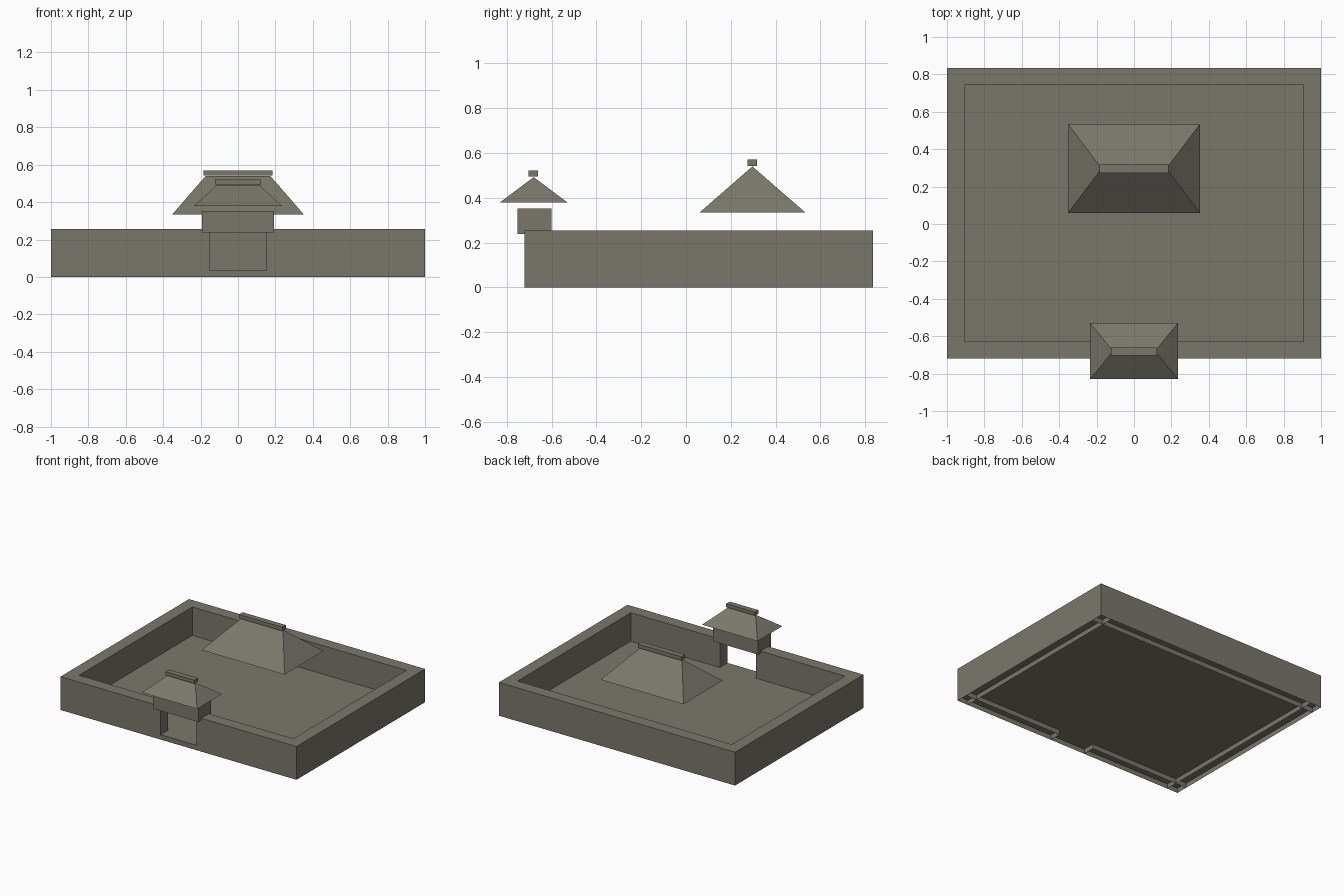
import bpy

if "Cube" in bpy.data.objects:
    bpy.data.objects.remove(bpy.data.objects["Cube"])

stone = bpy.data.materials.new("grey stone")
stone.diffuse_color = (0.195, 0.185, 0.148, 1)
stone.use_nodes = True
stone.node_tree.nodes["Principled BSDF"].inputs["Base Color"].default_value = stone.diffuse_color


def make(name, verts, faces):
    mesh = bpy.data.meshes.new(name)
    mesh.from_pydata(verts, [], faces)
    mesh.materials.append(stone)
    obj = bpy.data.objects.new(name, mesh)
    bpy.context.collection.objects.link(obj)
    return obj


def open_box(name, x0, x1, y0, y1, z0, z1):
    """Box without an underside."""
    ring = [(x0, y0), (x1, y0), (x1, y1), (x0, y1)]
    verts = [(x, y, z) for z in (z0, z1) for x, y in ring]
    sides = [(i, (i + 1) % 4, (i + 1) % 4 + 4, i + 4) for i in range(4)]
    return make(name, verts, sides + [(4, 5, 6, 7)])


def hip_roof(name, half_x, half_ridge, y0, y1, z0, z1):
    """Four roof slopes meeting in a ridge, open below."""
    yc = (y0 + y1) / 2
    verts = [(-half_x, y0, z0), (half_x, y0, z0), (half_x, y1, z0),
             (-half_x, y1, z0), (-half_ridge, yc, z1), (half_ridge, yc, z1)]
    return make(name, verts, [(0, 1, 5, 4), (1, 2, 5), (2, 3, 4, 5), (3, 0, 4)])


# Courtyard slab
FRONT, BACK, T, TOP = -0.72, 0.835, 0.093, 0.255
open_box("courtyard_slab", -1, 1, FRONT, BACK, 0, 0.037)

# Perimeter walls, overlapping at the corners, with a gate gap in front
open_box("back_wall", -1, 1, BACK - T, BACK, 0, TOP)
open_box("left_wall", -1, -1 + T, FRONT, BACK, 0, TOP)
open_box("right_wall", 1 - T, 1, FRONT, BACK, 0, TOP)
open_box("front_wall_left", -1, -0.152, FRONT, FRONT + T, 0, TOP)
open_box("front_wall_right", 0.152, 1, FRONT, FRONT + T, 0, TOP)

# Gatehouse: lintel block, roof and ridge beam
open_box("gate_lintel", -0.192, 0.192, -0.752, -0.6, 0.238, 0.353)
hip_roof("gate_roof", 0.235, 0.112, -0.83, -0.53, 0.38, 0.492)
open_box("gate_ridge", -0.122, 0.122, -0.703, -0.66, 0.495, 0.521)

# Main hall roof and ridge beam
hip_roof("hall_roof", 0.352, 0.173, 0.06, 0.533, 0.334, 0.54)
open_box("hall_ridge", -0.184, 0.184, 0.274, 0.318, 0.541, 0.57)
